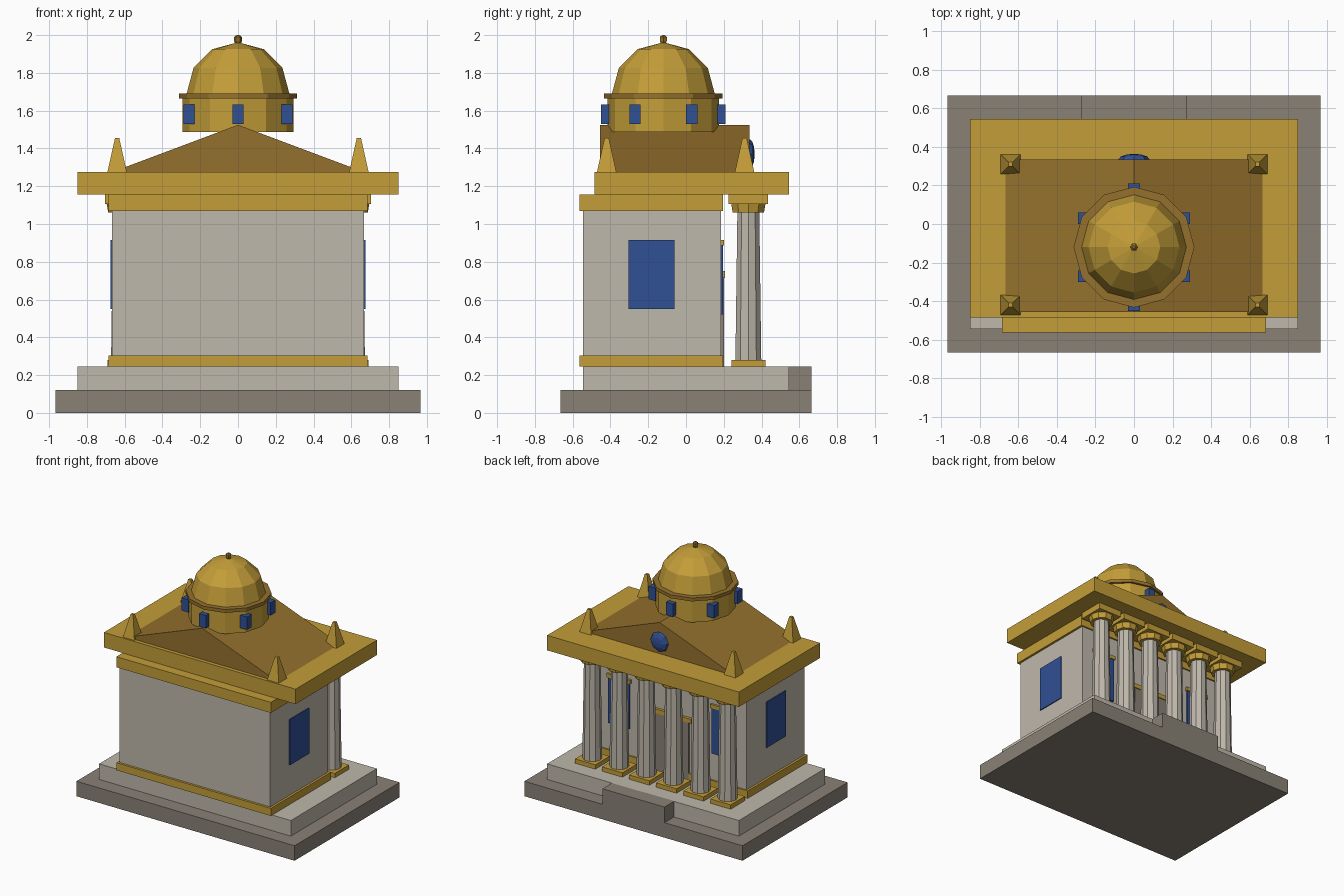
import bpy, bmesh, math
from mathutils import Matrix

cube = bpy.data.objects.get("Cube")
if cube:
    bpy.data.objects.remove(cube, do_unlink=True)


def material(name, r, g, b):
    m = bpy.data.materials.new(name)
    m.use_nodes = True
    m.diffuse_color = (r, g, b, 1)
    node = next(n for n in m.node_tree.nodes if n.type == 'BSDF_PRINCIPLED')
    node.inputs["Base Color"].default_value = (r, g, b, 1)
    node.inputs["Roughness"].default_value = 0.8
    return m


GOLD = material("gold", 0.55, 0.34, 0.04)
BRONZE = material("bronze_brown", 0.30, 0.165, 0.027)
STONE = material("pale_stone", 0.52, 0.48, 0.41)
PLINTH = material("grey_stone", 0.25, 0.22, 0.18)
BLUE = material("blue_glass", 0.03, 0.08, 0.30)


def finish(name, bm, mat):
    bmesh.ops.recalc_face_normals(bm, faces=bm.faces)
    mesh = bpy.data.meshes.new(name)
    bm.to_mesh(mesh)
    bm.free()
    mesh.materials.append(mat)
    obj = bpy.data.objects.new(name, mesh)
    bpy.context.scene.collection.objects.link(obj)
    return obj


def box(name, mat, x, y, z):
    """Box from (min, max) ranges."""
    bm = bmesh.new()
    bmesh.ops.create_cube(bm, size=1)
    for v in bm.verts:
        for i, (lo, hi) in enumerate((x, y, z)):
            v.co[i] = lo if v.co[i] < 0 else hi
    return finish(name, bm, mat)


def block(name, mat, x, y, half, z):
    return box(name, mat, (x - half, x + half), (y - half, y + half), z)


def lathe(name, mat, x, y, profile, sides, turn=0.0):
    """Faceted solid of revolution from (radius, height) points."""
    bm = bmesh.new()
    rings = []
    for r, z in profile:
        ring = []
        for i in range(sides):
            a = turn + i * math.tau / sides
            ring.append(bm.verts.new((x + r * math.cos(a), y + r * math.sin(a), z)))
        rings.append(ring)
    for low, high in zip(rings, rings[1:]):
        for i in range(sides):
            j = (i + 1) % sides
            bm.faces.new((low[i], low[j], high[j], high[i]))
    bm.faces.new(rings[0][::-1])
    bm.faces.new(rings[-1])
    bmesh.ops.remove_doubles(bm, verts=bm.verts, dist=0.0005)
    return finish(name, bm, mat)


# Stepped platform
box("platform_lower", PLINTH, (-0.967, 0.967), (-0.665, 0.665), (0, 0.12))
box("platform_upper", STONE, (-0.85, 0.85), (-0.545, 0.545), (0.12, 0.245))
box("entrance_step", PLINTH, (-0.275, 0.275), (0.54, 0.665), (0.12, 0.245))

# Hall with base and top mouldings
box("hall", STONE, (-0.667, 0.667), (-0.545, 0.185), (0.245, 1.1))
box("hall_base_moulding", GOLD, (-0.685, 0.685), (-0.563, 0.197), (0.245, 0.305))
box("hall_top_moulding", GOLD, (-0.685, 0.685), (-0.563, 0.197), (1.07, 1.155))

# Door and windows
box("door", PLINTH, (-0.16, 0.16), (0.18, 0.2), (0.245, 0.715))
box("door_lintel", GOLD, (-0.19, 0.19), (0.18, 0.207), (0.715, 0.75))
for side, label in ((-1, "right"), (1, "left")):
    xs = sorted((side * 0.66, side * 0.675))
    box(f"side_window_{label}", BLUE, xs, (-0.305, -0.06), (0.55, 0.915))
    xs = sorted((side * 0.365, side * 0.555))
    box(f"porch_window_{label}", BLUE, xs, (0.18, 0.197), (0.52, 0.885))
    xs = sorted((side * 0.355, side * 0.565))
    box(f"porch_window_cap_{label}", GOLD, xs, (0.18, 0.202), (0.885, 0.915))

# Colonnade
for i in range(6):
    cx, cy = -0.6 + 0.24 * i, 0.33
    block(f"column_base_{i}", GOLD, cx, cy, 0.09, (0.245, 0.28))
    lathe(f"column_shaft_{i}", STONE, cx, cy, [(0.072, 0.28), (0.061, 1.065)], 10)
    lathe(f"column_capital_{i}", GOLD, cx, cy, [(0.087, 1.06), (0.096, 1.11)], 10)
    block(f"column_abacus_{i}", GOLD, cx, cy, 0.105, (1.105, 1.156))

# Entablature slab
box("entablature", GOLD, (-0.85, 0.85), (-0.485, 0.545), (1.155, 1.275))

# Gabled roof
bm = bmesh.new()
ends = [[bm.verts.new((x, y, z)) for x, z in ((-0.667, 1.275), (0.667, 1.275), (0, 1.525))]
        for y in (-0.455, 0.335)]
bm.faces.new(ends[0])
bm.faces.new(ends[1][::-1])
for i in range(3):
    j = (i + 1) % 3
    bm.faces.new((ends[0][i], ends[1][i], ends[1][j], ends[0][j]))
finish("gable_roof", bm, BRONZE)

# Round gable window
bm = bmesh.new()
bmesh.ops.create_uvsphere(bm, u_segments=8, v_segments=6, radius=0.08)
bmesh.ops.transform(bm, verts=bm.verts, matrix=Matrix.Translation((0, 0.335, 1.37))
                    @ Matrix.Diagonal((1, 0.36, 1, 1)) @ Matrix.Rotation(math.pi / 2, 4, 'X'))
finish("gable_round_window", bm, BLUE)

# Corner pinnacles
for i, px in enumerate((-0.64, 0.64)):
    for j, py in enumerate((-0.42, 0.31)):
        lathe(f"pinnacle_{i}{j}", GOLD, px, py, [(0.074, 1.27), (0.016, 1.455)], 4, math.pi / 4)

# Drum, ring, dome and finial
DY = -0.12
lathe("drum", GOLD, 0, DY, [(0.295, 1.488), (0.295, 1.667)], 12)
lathe("drum_ring", BRONZE, 0, DY, [(0.313, 1.665), (0.313, 1.692)], 12)
dome = [(0.272 * math.cos(math.radians(a)), 1.69 + 0.272 * math.sin(math.radians(a)))
        for a in (0, 30, 60, 90)]
lathe("dome", GOLD, 0, DY, dome, 12)
lathe("finial", BRONZE, 0, DY, [(0.014, 1.95), (0.021, 1.97), (0.021, 1.99), (0.008, 2.0)], 6)
for i in range(6):
    a = math.radians(30 + 60 * i)
    block(f"drum_window_{i}", BLUE, 0.3 * math.cos(a), DY + 0.3 * math.sin(a), 0.03, (1.53, 1.632))
